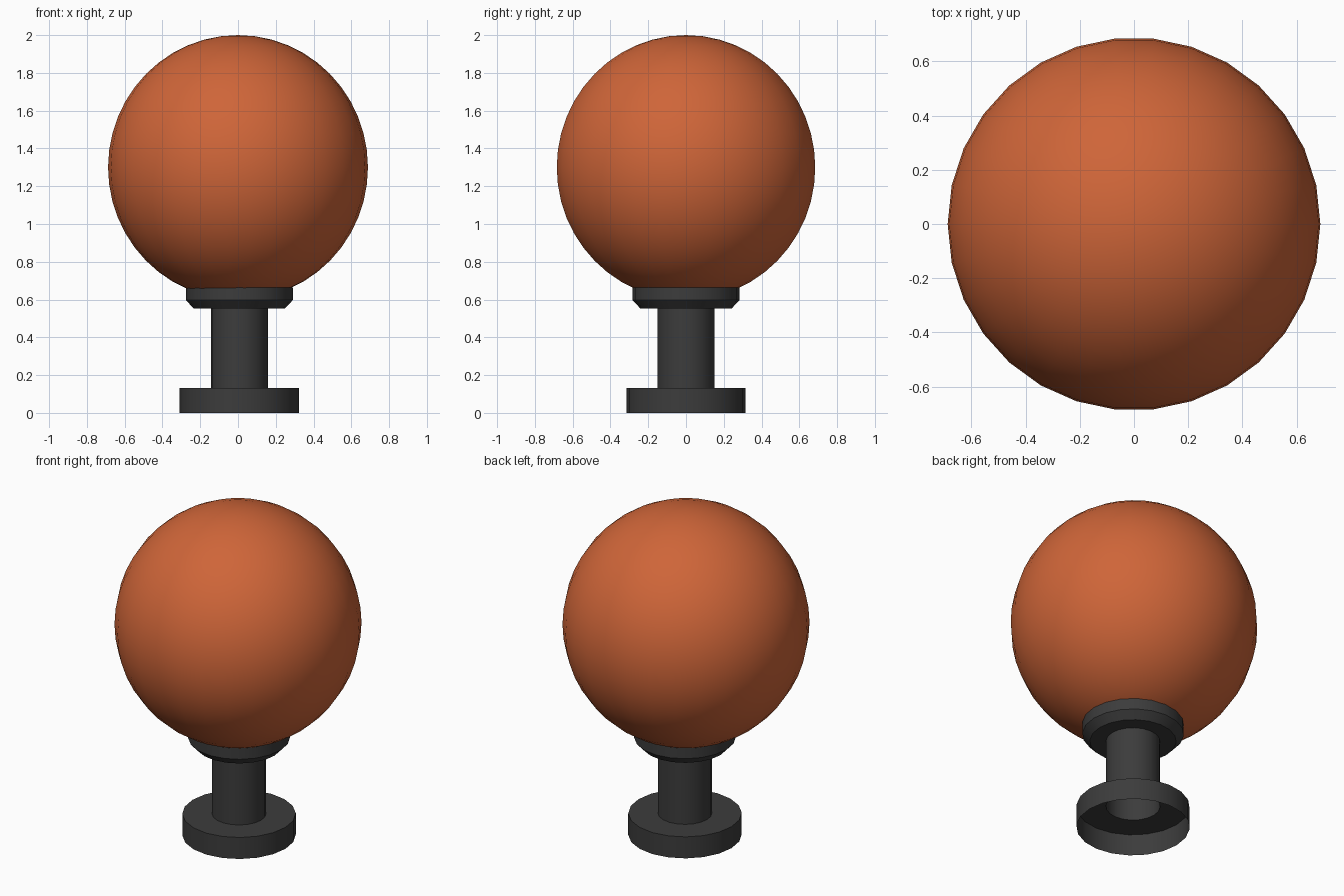
import bpy, bmesh
from math import cos, sin, pi, radians

if "Cube" in bpy.data.objects:
    bpy.data.objects.remove(bpy.data.objects["Cube"])

SIDES = 20
STAND_X = 0.007


def material(name, rgb):
    m = bpy.data.materials.new(name)
    m.diffuse_color = (*rgb, 1)
    m.use_nodes = True
    m.node_tree.nodes["Principled BSDF"].inputs["Base Color"].default_value = m.diffuse_color
    return m


orange = material("orange_glass", (0.62, 0.13, 0.04))
dark = material("dark_metal", (0.045, 0.045, 0.045))


def lathe(name, profile, sides, mat, x=0.0):
    """Revolve (radius, z) points around z; radius 0 makes a pole."""
    bm = bmesh.new()
    rings = []
    for r, z in profile:
        n = sides if r > 1e-5 else 1
        rings.append([bm.verts.new((r * cos(2 * pi * i / sides),
                                    r * sin(2 * pi * i / sides), z)) for i in range(n)])
    for a, b in zip(rings, rings[1:]):
        for i in range(sides):
            j = (i + 1) % sides
            quad = [a[i % len(a)], a[j % len(a)], b[j % len(b)], b[i % len(b)]]
            bm.faces.new(list(dict.fromkeys(quad)))
    mesh = bpy.data.meshes.new(name)
    bm.to_mesh(mesh)
    bm.free()
    ob = bpy.data.objects.new(name, mesh)
    bpy.context.collection.objects.link(ob)
    ob.location.x = x
    mesh.materials.append(mat)
    bpy.ops.object.select_all(action='DESELECT')
    ob.select_set(True)
    bpy.context.view_layer.objects.active = ob
    bpy.ops.object.shade_smooth_by_angle(angle=radians(30))
    return ob


# Globe, slightly taller than wide
RINGS = 24
globe = [(0.688 * sin(pi * k / RINGS), 1.30 - 0.70 * cos(pi * k / RINGS))
         for k in range(RINGS + 1)]
lathe("globe", globe, 30, orange)

# Hollow foot, open underneath, with a hole where the stem joins
lathe("foot", [(0.316, 0), (0.316, 0.132), (0.151, 0.132)], SIDES, dark, STAND_X)

# Tubular stem
lathe("stem", [(0.151, 0.132), (0.151, 0.552)], SIDES, dark, STAND_X)

# Chamfered collar holding the globe
lathe("collar", [(0.151, 0.552), (0.241, 0.552), (0.283, 0.597), (0.283, 0.665)],
      SIDES, dark, STAND_X)
